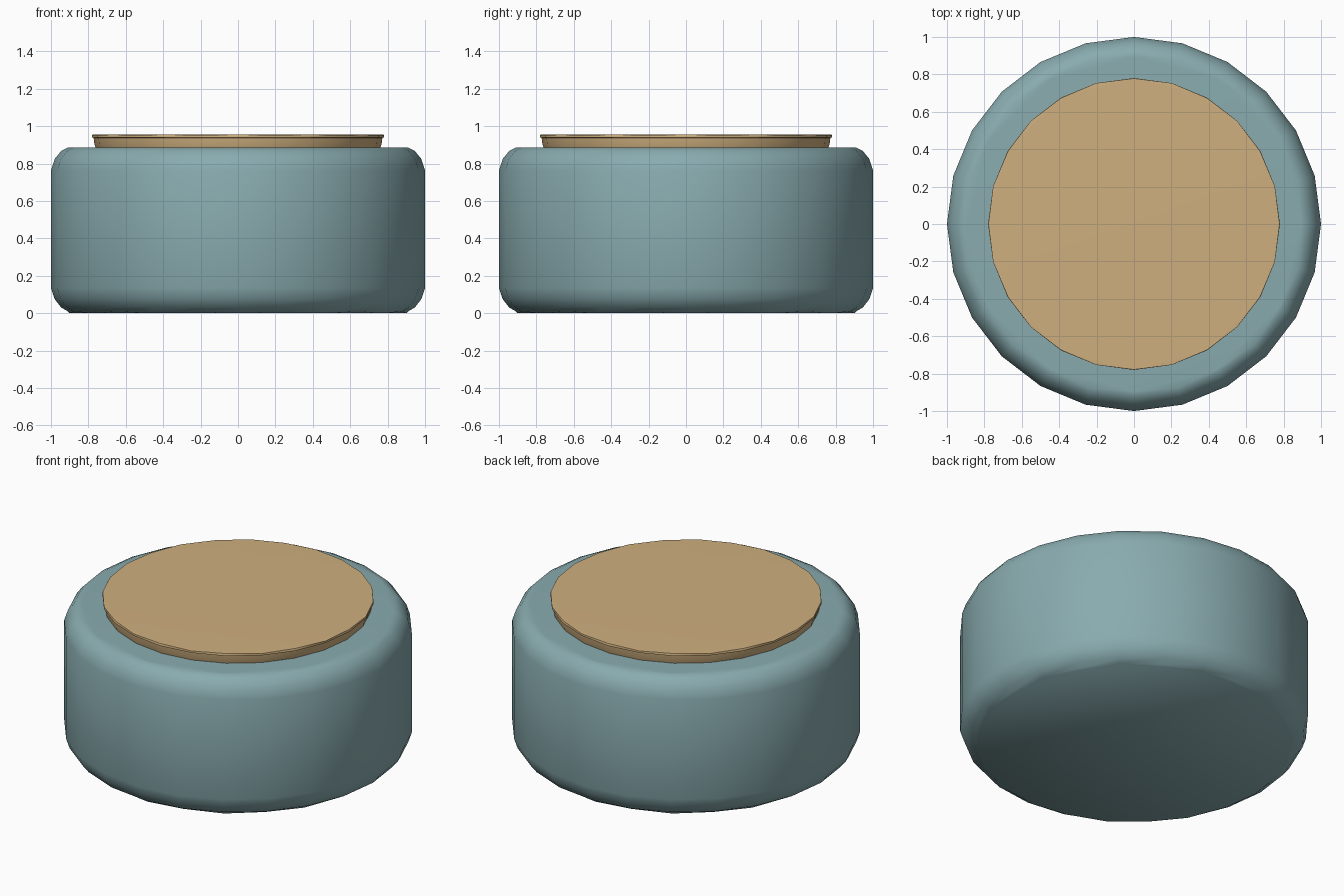
import bpy, bmesh
from math import cos, sin, tau, radians

SIDES = 24

cube = bpy.data.objects.get("Cube")
if cube:
    bpy.data.objects.remove(cube, do_unlink=True)


def flat_colour(name, rgb):
    mat = bpy.data.materials.new(name)
    mat.use_nodes = True
    mat.diffuse_color = (*rgb, 1)
    bsdf = next(n for n in mat.node_tree.nodes if n.type == 'BSDF_PRINCIPLED')
    bsdf.inputs["Base Color"].default_value = (*rgb, 1)
    bsdf.inputs["Roughness"].default_value = 0.7
    return mat


def ring(bm, radius, z, sides=SIDES):
    return [bm.verts.new((radius * cos(tau * i / sides),
                          radius * sin(tau * i / sides), z))
            for i in range(sides)]


def coarse_cap(bm, edge, radius, z):
    """Close a ring with a flat polygon that has half as many corners."""
    half = len(edge) // 2
    cap = ring(bm, radius, z, half)
    for j in range(half):
        a, b, c = edge[2 * j], edge[2 * j + 1], edge[(2 * j + 2) % len(edge)]
        n = cap[(j + 1) % half]
        bm.faces.new((a, b, cap[j]))
        bm.faces.new((b, n, cap[j]))
        bm.faces.new((b, c, n))
    bm.faces.new(cap)


def turned_part(name, profile, bottom_cap, top_cap, mat):
    """Turn a profile of (radius, height) points around z and cap both ends."""
    bm = bmesh.new()
    rings = [ring(bm, r, z) for r, z in profile]
    for low, high in zip(rings, rings[1:]):
        for i in range(SIDES):
            k = (i + 1) % SIDES
            bm.faces.new((low[i], low[k], high[k], high[i]))
    coarse_cap(bm, rings[0], *bottom_cap)
    coarse_cap(bm, rings[-1], *top_cap)
    bmesh.ops.recalc_face_normals(bm, faces=bm.faces[:])
    mesh = bpy.data.meshes.new(name)
    bm.to_mesh(mesh)
    bm.free()
    mesh.materials.append(mat)
    obj = bpy.data.objects.new(name, mesh)
    bpy.context.collection.objects.link(obj)
    bpy.ops.object.select_all(action='DESELECT')
    obj.select_set(True)
    bpy.context.view_layer.objects.active = obj
    bpy.ops.object.shade_smooth_by_angle(angle=radians(35))
    return obj


teal = flat_colour("dusty teal", (0.25, 0.41, 0.43))
tan = flat_colour("warm tan", (0.62, 0.43, 0.21))

# Jar body: straight wall with rounded foot and shoulder
turned_part("jar_body",
            [(0.91, 0.01), (0.945, 0.03), (0.98, 0.075), (1.0, 0.135),
             (1.0, 0.765), (0.98, 0.825), (0.945, 0.868), (0.91, 0.885)],
            (0.90, 0.0), (0.895, 0.886), teal)

# Lid: shallow disc flaring out to a thin lip
turned_part("lid",
            [(0.76, 0.88), (0.768, 0.905), (0.772, 0.938), (0.78, 0.94),
             (0.78, 0.952)],
            (0.75, 0.879), (0.778, 0.955), tan)
